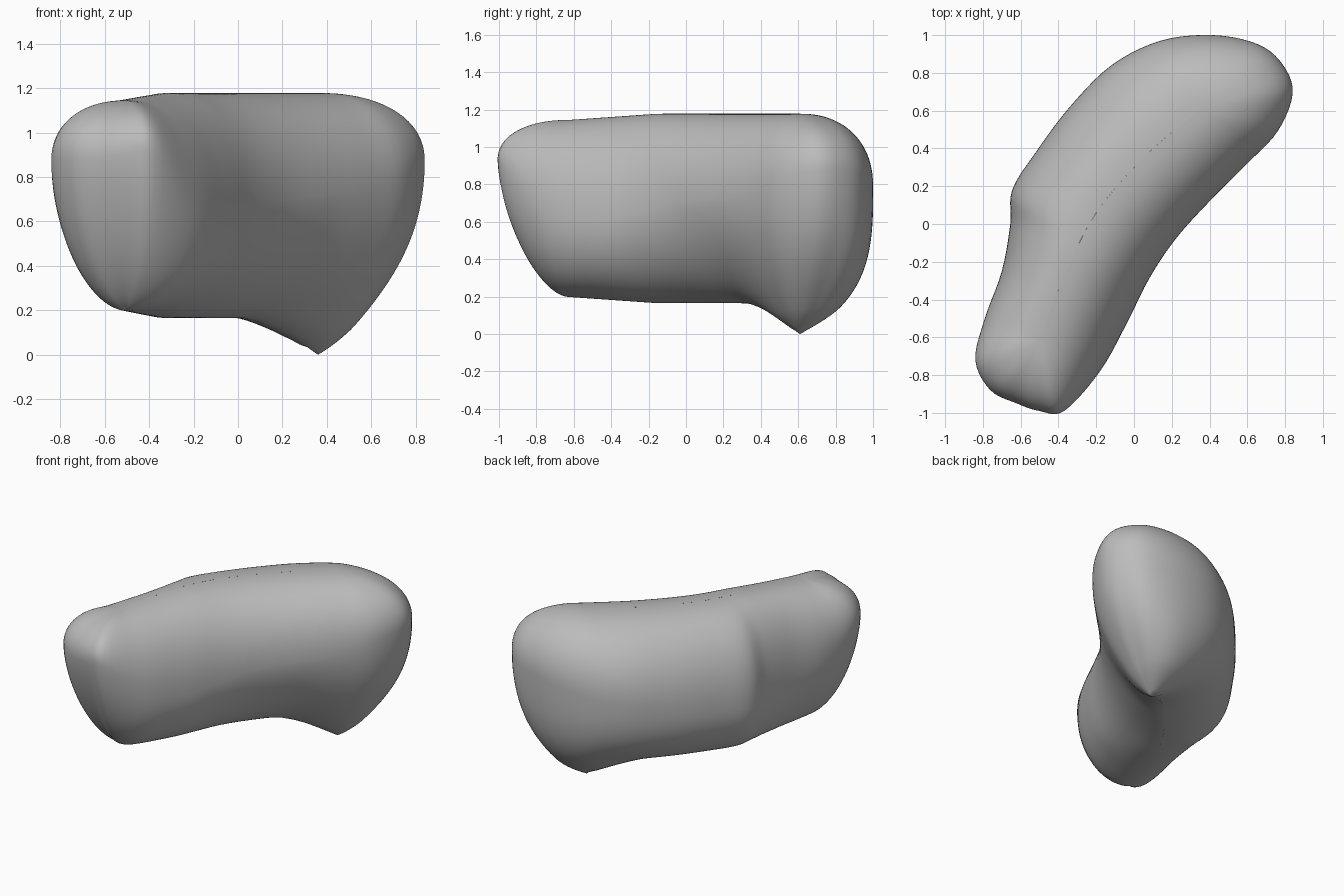
import bpy
import bmesh
from math import cos, sin, radians
from mathutils import Vector

default_cube = bpy.data.objects.get("Cube")
if default_cube:
    bpy.data.objects.remove(default_cube, do_unlink=True)

# One plain grey for the whole body
grey = bpy.data.materials.new("plain grey")
grey.use_nodes = True
colour = (0.5, 0.5, 0.5, 1)
grey.diffuse_color = colour
grey.node_tree.nodes["Principled BSDF"].inputs["Base Color"].default_value = colour

# Plan outline: x, y, height of the widest point, fullness of the underside
outline = [
    (-.62, -.95, .9, 1.5), (-.76, -.88, .9, 1.6), (-.84, -.72, .87, 1.75),
    (-.79, -.5, .75, 1.9), (-.7, -.25, .65, 2), (-.655, 0, .6, 2.1),
    (-.645, .18, .6, 2.2), (-.52, .38, .6, 2.2), (-.34, .62, .62, 2.3),
    (-.12, .84, .68, 2.5), (.14, .97, .74, 2.8), (.42, 1, .79, 3),
    (.66, .95, .83, 2.5), (.79, .84, .86, 2.1), (.84, .69, .87, 2),
    (.76, .49, .82, 2), (.6, .32, .75, 1.85), (.4, .12, .72, 1.7),
    (.22, -.08, .7, 1.8), (.08, -.29, .65, 1.9), (-.04, -.53, .62, 2.1),
    (-.18, -.78, .68, 2.1), (-.37, -.99, .91, 1.7), (-.5, -.99, .92, 1.5),
]
spine = [(-.5, -.62), (-.38, -.3), (-.2, .06), (.08, .38), (.36, .61)]
crown, underside = 1.178, .165
upper_fullness = 2.2


def smooth_path(points, steps, closed):
    """Rounded path through the points."""
    points = [Vector(p) for p in points]
    if closed:
        points = [points[-1]] + points + points[:2]
    else:
        points = [points[0]] + points + [points[-1]]
    path = []
    for a, b, c, d in zip(points, points[1:], points[2:], points[3:]):
        for i in range(steps):
            t = i / steps
            path.append(b + (c - a) * (t / 2)
                        + (2 * a - 5 * b + 4 * c - d) * (t * t / 2)
                        + (3 * b - a - 3 * c + d) * (t ** 3 / 2))
    return path if closed else path + [points[-1]]


def nearest_on(path, point):
    """Closest point of the bent centre line."""
    candidates = []
    for start, end in zip(path, path[1:]):
        along = end - start
        share = (point - start).dot(along) / along.length_squared
        candidates.append(start + along * min(max(share, 0), 1))
    return min(candidates, key=lambda c: (c - point).length)


# Body: rounded rings stacked from crown to underside, closing on the centre line
rim = smooth_path(outline, 5, True)
centre_line = smooth_path(spine, 8, False)
centres = [nearest_on(centre_line, p.xy) for p in rim]
bm = bmesh.new()
rings = []
for degrees in range(90, -91, -3):
    angle = radians(degrees)
    ring = []
    for edge, centre in zip(rim, centres):
        widest, fullness = edge.z, edge.w
        taper = max(0, -centre.y - .15) * .07
        limit = underside + taper
        if degrees >= 0:
            fullness, limit = upper_fullness, crown - taper
        rise = abs(sin(angle)) ** (2 / fullness)
        width = max(0, cos(angle)) ** (2 / fullness)
        spot = centre.lerp(edge.xy, width)
        height = widest + (limit - widest) * rise
        ring.append(bm.verts.new((spot.x, spot.y, height)))
    rings.append(ring)

for upper, lower in zip(rings, rings[1:]):
    for i in range(len(upper)):
        bm.faces.new((upper[i], upper[i - 1], lower[i - 1], lower[i]))
bmesh.ops.remove_doubles(bm, verts=bm.verts, dist=.0005)

# Small pointed tip drawn down from the underside
tip = centre_line[-1]
for v in bm.verts:
    closeness = max(0, 1 - (v.co.xy - tip).length / .45)
    depth = min(1, max(0, (.5 - v.co.z) / .3))
    v.co.z -= underside * closeness ** 1.6 * depth

# Smooth shading and colour
bmesh.ops.recalc_face_normals(bm, faces=bm.faces)
for face in bm.faces:
    face.smooth = True
mesh = bpy.data.meshes.new("rounded_body")
bm.to_mesh(mesh)
bm.free()
mesh.materials.append(grey)
body = bpy.data.objects.new("rounded_body", mesh)
bpy.context.collection.objects.link(body)
